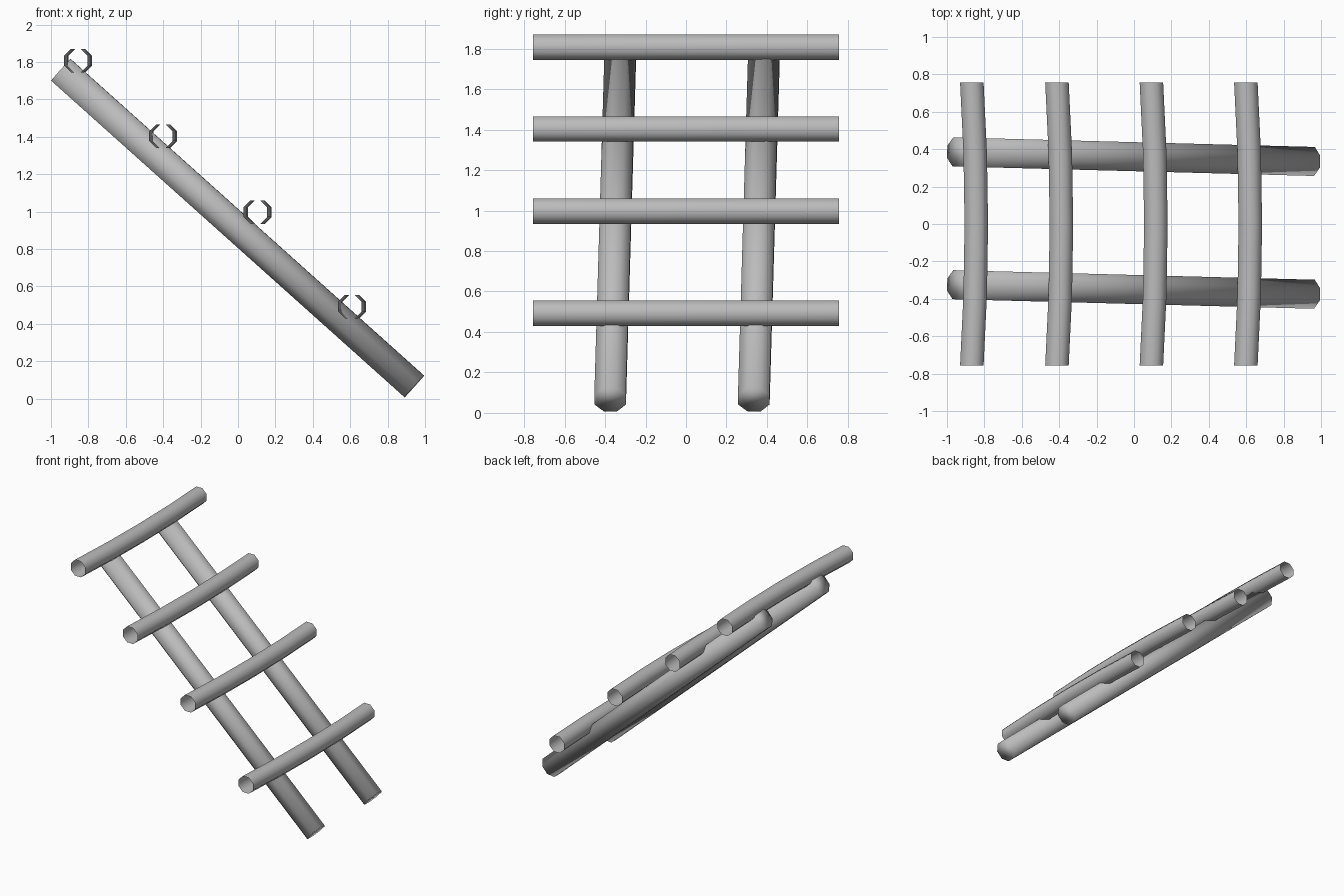
import bpy
import bmesh
from math import cos, sin, pi
from mathutils import Vector, Matrix

SIDES = 8

cube = bpy.data.objects.get("Cube")
if cube:
    bpy.data.objects.remove(cube, do_unlink=True)

# Single grey colour for the whole ladder
grey = bpy.data.materials.new("grey")
grey.use_nodes = True
colour = (0.5, 0.5, 0.5, 1)
grey.diffuse_color = colour
grey.node_tree.nodes["Principled BSDF"].inputs["Base Color"].default_value = colour


def tube(name, path, axis, radius, capped):
    """Sweep an eight-sided ring, flats facing up and sideways, along a path."""
    side = Vector((0, 0, 1)).cross(axis).normalized()
    up = axis.cross(side).normalized()
    bm = bmesh.new()
    rings = []
    for point in path:
        ring = []
        for i in range(SIDES):
            a = 2 * pi * (i + 0.5) / SIDES
            ring.append(bm.verts.new(point + radius * (cos(a) * side + sin(a) * up)))
        rings.append(ring)
    for low, high in zip(rings, rings[1:]):
        for i in range(SIDES):
            j = (i + 1) % SIDES
            bm.faces.new((low[i], low[j], high[j], high[i]))
    if capped:
        bm.faces.new(rings[0][::-1])
        bm.faces.new(rings[-1])
    for face in bm.faces:
        face.smooth = True
    mesh = bpy.data.meshes.new(name)
    bm.to_mesh(mesh)
    bm.free()
    mesh.materials.append(grey)
    obj = bpy.data.objects.new(name, mesh)
    bpy.context.collection.objects.link(obj)


# Two parallel sloping rails, slightly askew
for name, offset in (("back_rail", 0.355), ("front_rail", -0.355)):
    top = Vector((-0.947, offset + 0.03, 1.758))
    foot = Vector((0.943, offset - 0.02, 0.065))
    tube(name, (foot, top), (top - foot).normalized(), 0.084, True)

# Four open, gently bowed rungs resting on the rails
HALF = 0.757
BOW = 0.024
for n, (x, z) in enumerate(((-0.867, 1.807), (-0.412, 1.403), (0.093, 0.997), (0.598, 0.492))):
    path = [Vector((x + BOW * (1 - t * t), t * HALF, z)) for t in (-1, -0.5, 0, 0.5, 1)]
    tube(f"rung_{n + 1}", path, Vector((0, 1, 0)), 0.068, False)
